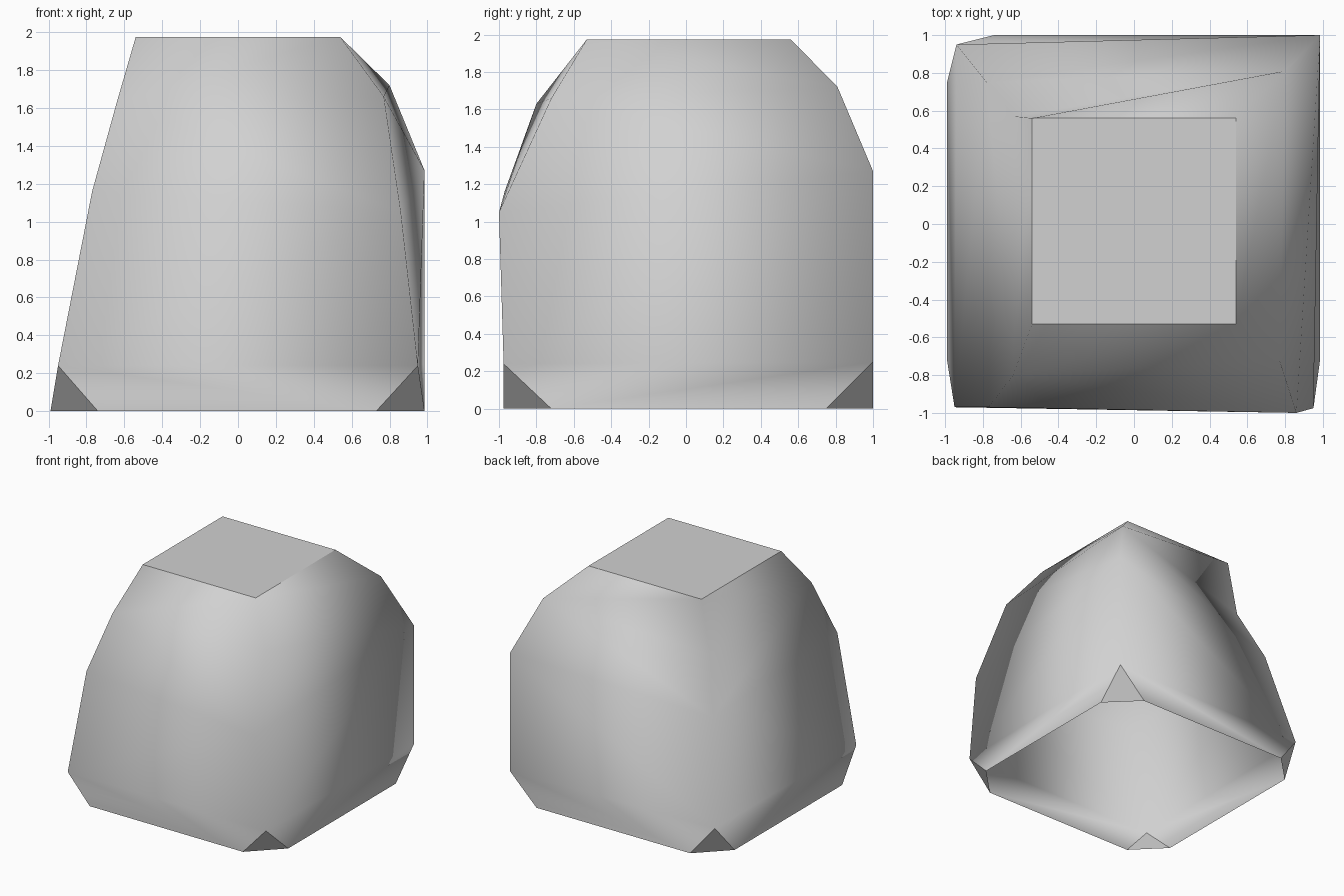
import bpy
import bmesh
from mathutils import Vector

cube = bpy.data.objects.get("Cube")
if cube:
    bpy.data.objects.remove(cube, do_unlink=True)

stone = bpy.data.materials.new("stone grey")
stone.use_nodes = True
stone.diffuse_color = (0.64, 0.64, 0.64, 1)
stone.node_tree.nodes["Principled BSDF"].inputs["Base Color"].default_value = (0.64, 0.64, 0.64, 1)

# Ridge running down each corner from the flat top, counterclockwise from above
ridges = [
    [(-.54, -.53, 1.975), (-.64, -.80, 1.63), (-.77, -.97, 1.16), (-.95, -.97, .24)],
    [(.54, -.53, 1.975), (.77, -.72, 1.66), (.86, -1.0, 1.05), (.95, -.975, .24)],
    [(.54, .56, 1.975), (.80, .81, 1.72), (.985, 1.0, 1.27), (.985, 1.0, .25)],
    [(-.54, .56, 1.975), (-.63, .57, 1.52), (-.78, .75, 1.09), (-.94, .95, .25)],
]
# Two foot points where each corner is cut away: arriving side, leaving side
feet = [
    [(-.99, -.72, 0), (-.74, -.97, 0)],
    [(.73, -.975, 0), (.985, -.72, 0)],
    [(.985, .75, 0), (.73, 1.0, 0)],
    [(-.74, 1.0, 0), (-.99, .75, 0)],
]

bm = bmesh.new()
R = [[bm.verts.new(p) for p in chain] for chain in ridges]
F = [[bm.verts.new(p) for p in pair] for pair in feet]


def face(verts, smooth):
    bm.faces.new(verts).smooth = smooth


def wall_quad(a, b, c, d):
    """Split a bent quad along the diagonal that bulges outward."""
    normal = (c.co - a.co).cross(d.co - b.co)
    if normal.dot(a.co + c.co - b.co - d.co) >= 0:
        face((a, b, c), True)
        face((a, c, d), True)
    else:
        face((a, b, d), True)
        face((b, c, d), True)


# Flat top; the underside stays open
face([chain[0] for chain in R], False)

for i in range(4):
    j = (i + 1) % 4
    # Rounded side wall in bands
    for k in range(3):
        wall_quad(R[i][k + 1], R[j][k + 1], R[j][k], R[i][k])
    wall_quad(F[i][1], F[j][0], R[j][3], R[i][3])
    # Flat cut at the lower corner
    face((F[i][0], F[i][1], R[i][3]), False)

mesh = bpy.data.meshes.new("boulder")
bm.to_mesh(mesh)
bm.free()
mesh.materials.append(stone)
boulder = bpy.data.objects.new("boulder", mesh)
bpy.context.collection.objects.link(boulder)
